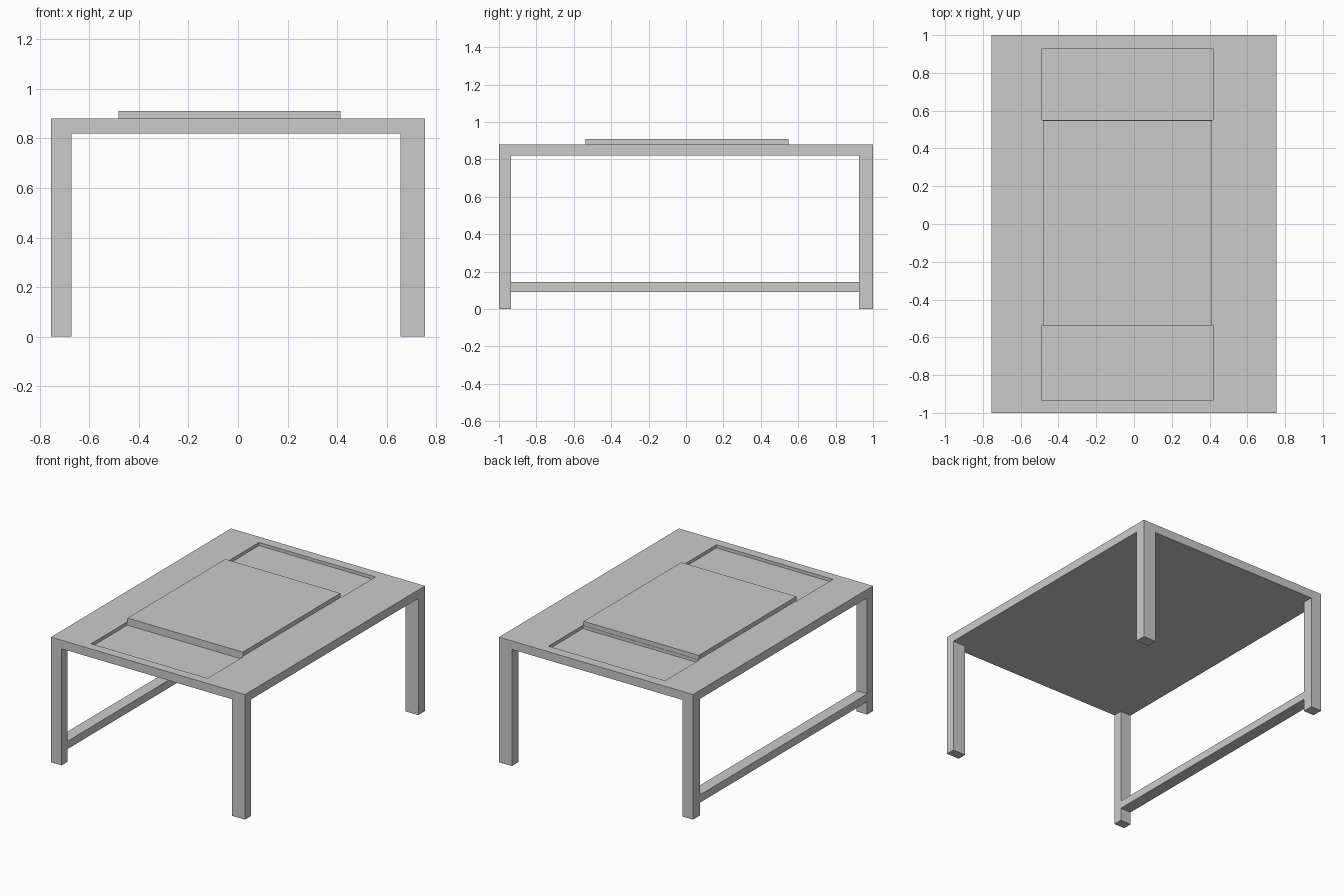
import bpy

if "Cube" in bpy.data.objects:
    bpy.data.objects.remove(bpy.data.objects["Cube"])


def box(name, x, y, z):
    """Axis-aligned box from (min, max) pairs."""
    bpy.ops.mesh.primitive_cube_add(size=1)
    ob = bpy.context.object
    ob.name = name
    ob.location = [(a + b) / 2 for a, b in (x, y, z)]
    ob.scale = [b - a for a, b in (x, y, z)]
    bpy.ops.object.transform_apply(location=True, rotation=False, scale=True)
    return ob


HALF_X, UNDER, TOP = 0.755, 0.82, 0.88
LEFT, RIGHT = (-HALF_X, -0.672), (0.655, HALF_X)
FRONT, BACK = (-1, -0.935), (0.925, 1)

# Table top with a shallow pocket at each end
top = box("table_top", (-HALF_X, HALF_X), (-1, 1), (UNDER, TOP))
for end, y in (("front", (-0.935, -0.535)), ("back", (0.55, 0.93))):
    cutter = box(end + "_pocket_cutter", (-0.488, 0.418), y, (TOP - 0.022, TOP + 0.1))
    cutter.hide_render = True
    cutter.hide_viewport = True
    cut = top.modifiers.new(end + "_pocket", 'BOOLEAN')
    cut.operation = 'DIFFERENCE'
    cut.solver = 'EXACT'
    cut.object = cutter

# Raised panel between the pockets
box("raised_panel", (-0.483, 0.413), (-0.537, 0.548), (TOP, 0.91))

# Corner legs
for side, x in (("left", LEFT), ("right", RIGHT)):
    for end, y in (("front", FRONT), ("back", BACK)):
        box(f"{end}_{side}_leg", x, y, (0, UNDER))

# Low stretcher on the left side only
box("left_stretcher", LEFT, (FRONT[1], BACK[0]), (0.09, 0.145))
